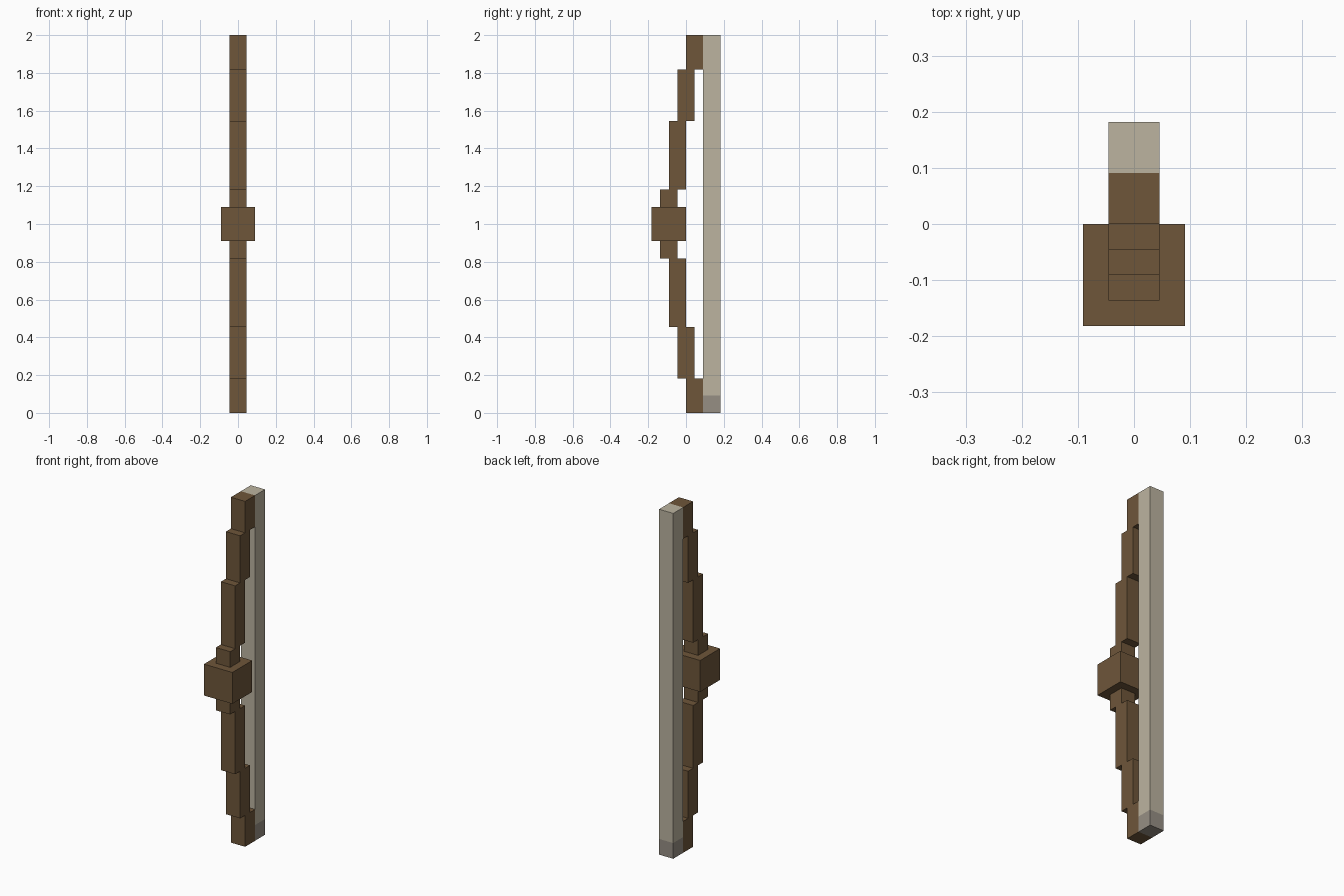
import bpy
from mathutils import Vector

default = bpy.data.objects.get("Cube")
if default:
    bpy.data.objects.remove(default, do_unlink=True)

U = 1 / 22          # half a block; the model is 44 of these tall
HEIGHT = 44


def make_material(name, rgb):
    mat = bpy.data.materials.new(name)
    mat.use_nodes = True
    color = (*rgb, 1)
    mat.diffuse_color = color
    mat.node_tree.nodes["Principled BSDF"].inputs["Base Color"].default_value = color
    return mat


wood = make_material("brown wood", (0.156, 0.093, 0.042))
cord = make_material("pale cord", (0.503, 0.456, 0.351))
cord_grey = make_material("grey cord end", (0.305, 0.271, 0.231))


def box(name, half_width, y, z, mat):
    """Box centred on x, with y and z ranges given in half blocks."""
    bpy.ops.mesh.primitive_cube_add(size=1)
    obj = bpy.context.object
    obj.name = name
    size = Vector((2 * half_width, y[1] - y[0], z[1] - z[0])) * U
    centre = Vector((0, y[0] + y[1], z[0] + z[1])) * U / 2
    for v in obj.data.vertices:
        v.co = v.co * size + centre
    obj.data.materials.append(mat)
    return obj


# Stepped limbs, mirrored above and below the grip
limb_steps = [
    ("limb_tip", 0, 0, 4),
    ("limb_outer", -1, 4, 10),
    ("limb_middle", -2, 10, 18),
    ("limb_inner", -3, 18, 20),
]
for name, front, low, high in limb_steps:
    depth = (front, front + 2)
    box("lower_" + name, 1, depth, (low, high), wood)
    box("upper_" + name, 1, depth, (HEIGHT - high, HEIGHT - low), wood)

# Central grip block
box("grip", 2, (-4, 0), (20, 24), wood)

# Bowstring with a grey lower end
box("string", 1, (2, 4), (2, HEIGHT), cord)
box("string_end", 1, (2, 4), (0, 2), cord_grey)
